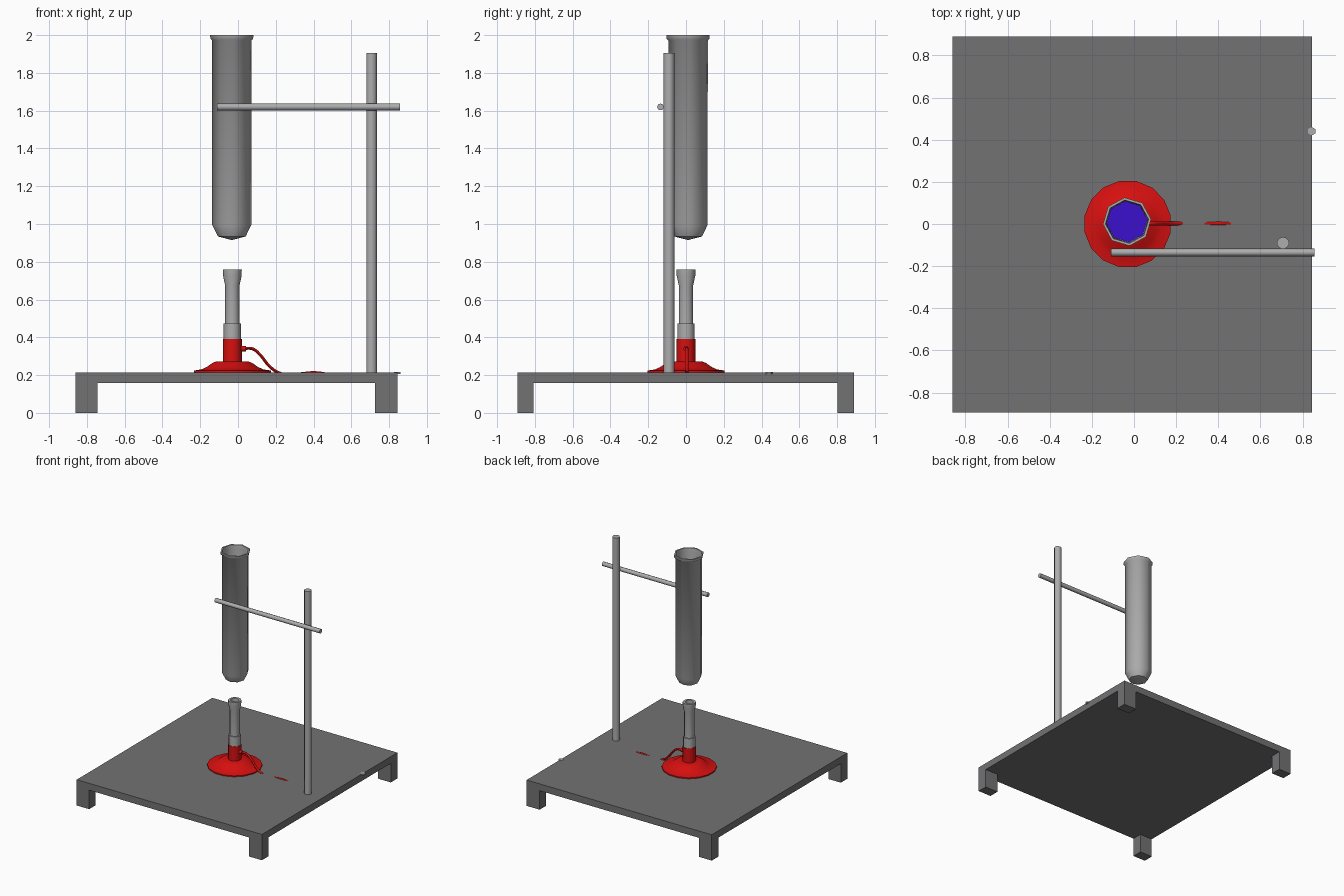
import bpy, bmesh
from math import radians, pi, cos, sin
from mathutils import Matrix, Vector

cube = bpy.data.objects.get("Cube")
if cube:
    bpy.data.objects.remove(cube, do_unlink=True)


def material(name, rgb):
    m = bpy.data.materials.new(name)
    m.use_nodes = True
    m.diffuse_color = (*rgb, 1)
    m.node_tree.nodes["Principled BSDF"].inputs["Base Color"].default_value = (*rgb, 1)
    return m


DARK = material("dark grey", (0.17, 0.17, 0.175))
STEEL = material("light grey", (0.42, 0.42, 0.42))
RED = material("red", (0.68, 0.005, 0.005))
BLUE = material("blue", (0.045, 0.005, 0.62))


def finish(name, bm, mat, smooth=None):
    bmesh.ops.recalc_face_normals(bm, faces=bm.faces)
    me = bpy.data.meshes.new(name)
    bm.to_mesh(me)
    bm.free()
    ob = bpy.data.objects.new(name, me)
    bpy.context.collection.objects.link(ob)
    me.materials.append(mat)
    if smooth:
        select(ob)
        bpy.ops.object.shade_smooth_by_angle(angle=radians(smooth))
    return ob


def select(ob):
    bpy.ops.object.select_all(action='DESELECT')
    ob.select_set(True)
    bpy.context.view_layer.objects.active = ob


def box(name, lo, hi, mat):
    bm = bmesh.new()
    lo, hi = Vector(lo), Vector(hi)
    bmesh.ops.create_cube(bm, size=1, matrix=Matrix.Translation((lo + hi) / 2)
                          @ Matrix.Diagonal((*(hi - lo), 1)))
    return finish(name, bm, mat)


def rod(name, start, end, radius, mat, sides=8):
    start, end = Vector(start), Vector(end)
    axis = end - start
    bm = bmesh.new()
    bmesh.ops.create_cone(bm, cap_ends=True, segments=sides, radius1=radius,
                          radius2=radius, depth=axis.length,
                          matrix=Matrix.Translation((start + end) / 2)
                          @ axis.to_track_quat('Z', 'Y').to_matrix().to_4x4())
    return finish(name, bm, mat, 50)


def lathe(name, centre, profile, sides, mat, phase=0.0, smooth=50):
    """Turn a (radius, height) profile round a vertical axis."""
    bm = bmesh.new()
    x, y = centre
    rings = []
    for r, z in profile:
        if r == 0:
            rings.append([bm.verts.new((x, y, z))] * sides)
        else:
            angles = [phase + 2 * pi * i / sides for i in range(sides)]
            rings.append([bm.verts.new((x + r * cos(a), y + r * sin(a), z)) for a in angles])
    for a, b in zip(rings, rings[1:]):
        for i in range(sides):
            j = (i + 1) % sides
            corners = list(dict.fromkeys((a[i], a[j], b[j], b[i])))
            bm.faces.new(corners)
    return finish(name, bm, mat, smooth)


# Bench and its four legs
X0, X1, Y0, Y1, TOP = -0.86, 0.845, -0.893, 0.89, 0.215
box("bench_top", (X0, Y0, 0.158), (X1, Y1, TOP), DARK)
for side, xa, xb in (("right", X0, -0.745), ("left", 0.725, X1)):
    for end, ya, yb in (("front", Y0, -0.808), ("back", 0.803, Y1)):
        box(f"{end}_{side}_leg", (xa, ya, 0), (xb, yb, 0.158), DARK)

# Stand pole and cross arm
rod("stand_pole", (0.707, -0.09, TOP), (0.707, -0.09, 1.905), 0.029, STEEL, 10)
rod("cross_arm", (-0.11, -0.135, 1.62), (0.857, -0.135, 1.62), 0.018, STEEL)

# Small inlaid stud at the bench edge
rod("edge_stud", (0.843, 0.44, 0.205), (0.843, 0.44, TOP + 0.001), 0.02, STEEL, 6)

# Open glass tube with a rounded bottom and a lip
TUBE = (-0.033, 0.011)
lathe("test_tube", TUBE,
      [(0, 0.915), (0.074, 0.934), (0.104, 0.995), (0.105, 1.972), (0.114, 1.98),
       (0.115, 2.0), (0.103, 2.0), (0.099, 1.97), (0.098, 1.0), (0.068, 0.945),
       (0, 0.927)], 8, STEEL, radians(6))
lathe("liquid", TUBE,
      [(0, 0.93), (0.067, 0.948), (0.097, 1.002), (0.0975, 1.3), (0, 1.3)],
      8, BLUE, radians(6))

# Burner foot, collar and barrel
BURNER = (-0.03, 0)
lathe("burner_foot", BURNER,
      [(0, TOP), (0.208, TOP), (0.208, 0.224), (0.168, 0.23), (0.138, 0.243),
       (0.108, 0.264), (0.085, 0.273), (0, 0.273)], 16, RED, radians(11), 40)
lathe("burner_collar", BURNER, [(0, 0.27), (0.05, 0.27), (0.05, 0.392), (0, 0.392)], 12, RED)
lathe("air_sleeve", BURNER, [(0, 0.39), (0.046, 0.39), (0.046, 0.473), (0, 0.473)], 12, STEEL)
lathe("burner_barrel", BURNER,
      [(0, 0.47), (0.038, 0.47), (0.038, 0.675), (0.049, 0.725), (0.05, 0.76),
       (0.032, 0.76), (0.028, 0.6), (0, 0.6)], 12, STEEL)

# Gas inlet and hose, which dips into the bench and surfaces once more
rod("gas_inlet", (0.01, 0, 0.34), (0.042, 0, 0.34), 0.015, RED)


def hose(name, points, radius):
    cu = bpy.data.curves.new(name, 'CURVE')
    cu.dimensions = '3D'
    cu.bevel_depth = radius
    cu.bevel_resolution = 1
    cu.resolution_u = 6
    cu.use_fill_caps = True
    sp = cu.splines.new('BEZIER')
    sp.bezier_points.add(len(points) - 1)
    for p, (x, z) in zip(sp.bezier_points, points):
        p.co = (x, 0.003, z)
        p.handle_left_type = p.handle_right_type = 'AUTO'
    cu.materials.append(RED)
    ob = bpy.data.objects.new(name, cu)
    bpy.context.collection.objects.link(ob)
    select(ob)
    bpy.ops.object.convert(target='MESH')
    bpy.ops.object.shade_smooth_by_angle(angle=radians(60))


hose("gas_hose", [(0.03, 0.342), (0.08, 0.338), (0.12, 0.304), (0.16, 0.254),
                  (0.205, 0.218), (0.27, 0.2), (0.34, 0.208), (0.4, 0.213),
                  (0.46, 0.207), (0.52, 0.19)], 0.009)
